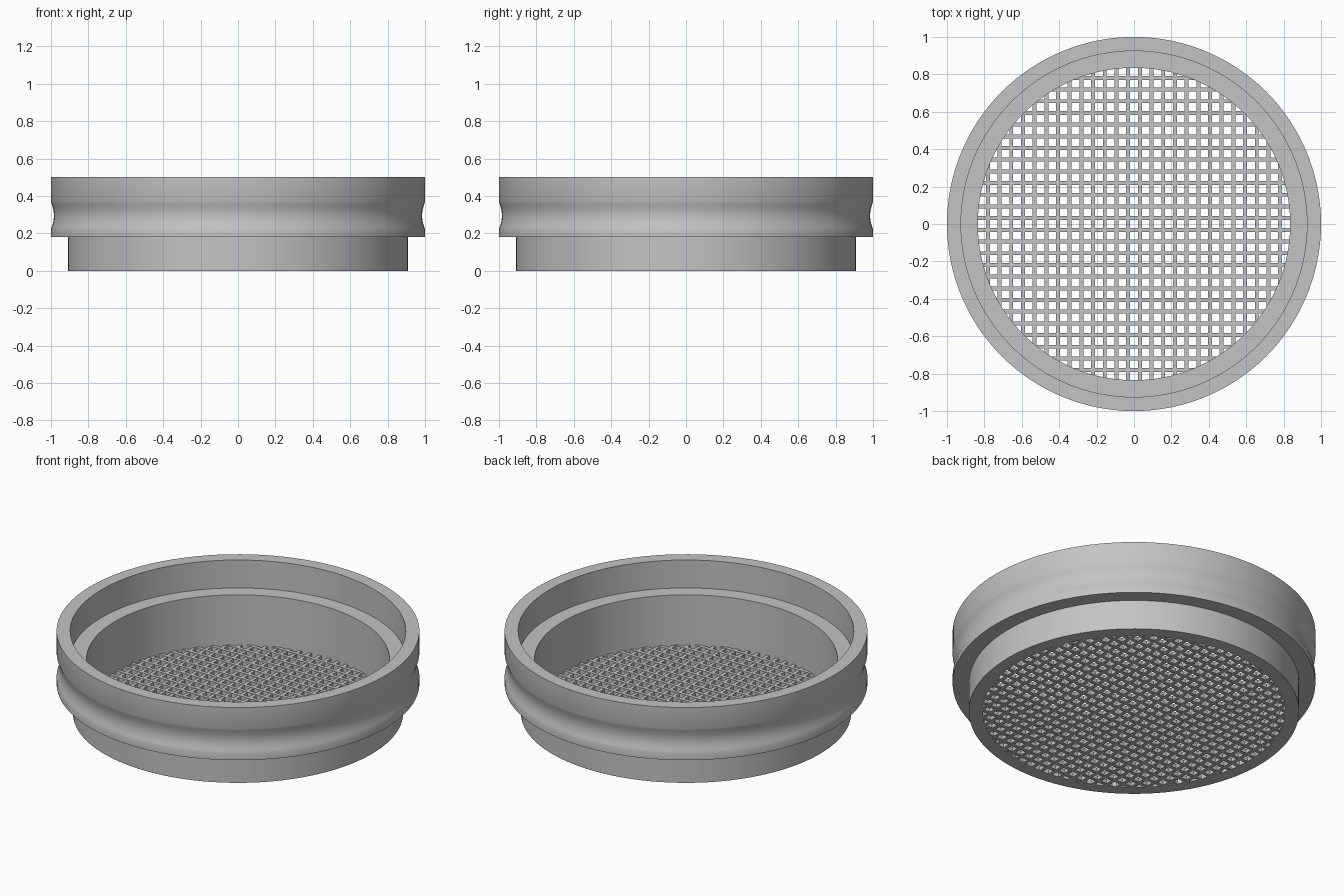
import bpy, bmesh, math
from mathutils import Matrix, Vector

cube = bpy.data.objects.get("Cube")
if cube:
    bpy.data.objects.remove(cube, do_unlink=True)

grey = bpy.data.materials.new("plain_grey")
grey.use_nodes = True
colour = (0.55, 0.55, 0.55, 1)
grey.diffuse_color = colour
grey.node_tree.nodes["Principled BSDF"].inputs["Base Color"].default_value = colour


def add_object(name, bm):
    bmesh.ops.recalc_face_normals(bm, faces=bm.faces)
    mesh = bpy.data.meshes.new(name)
    bm.to_mesh(mesh)
    bm.free()
    mesh.materials.append(grey)
    obj = bpy.data.objects.new(name, mesh)
    bpy.context.collection.objects.link(obj)
    return obj


# Frame: stepped ring profile with a shallow grip groove, spun around z
GROOVE_LOW, GROOVE_HIGH, GROOVE_DEPTH = 0.22, 0.37, 0.016
profile = [(0.835, 0), (0.91, 0), (0.91, 0.18), (1, 0.18)]
for i in range(13):
    t = i / 12
    profile.append((1 - GROOVE_DEPTH * math.sin(math.pi * t),
                    GROOVE_LOW + (GROOVE_HIGH - GROOVE_LOW) * t))
profile += [(1, 0.5), (0.925, 0.5), (0.925, 0.33), (0.835, 0.33)]

bm = bmesh.new()
verts = [bm.verts.new((r, 0, z)) for r, z in profile]
edges = [bm.edges.new((verts[i - 1], verts[i])) for i in range(len(verts))]
bmesh.ops.spin(bm, geom=verts + edges, axis=(0, 0, 1), cent=(0, 0, 0),
               angle=math.tau, steps=128, use_merge=True)
bmesh.ops.remove_doubles(bm, verts=bm.verts, dist=0.0001)
frame = add_object("sieve_frame", bm)
bpy.ops.object.select_all(action="DESELECT")
bpy.context.view_layer.objects.active = frame
frame.select_set(True)
bpy.ops.object.shade_smooth_by_angle(angle=math.radians(30))

# Mesh floor: two sets of crossing bars whose ends are buried in the frame
PITCH, WIDTH, REACH = 0.0625, 0.021, 0.86


def add_bars(name, turn, low, high):
    bm = bmesh.new()
    for i in range(-14, 14):
        offset = (i + 0.5) * PITCH
        if abs(offset) > 0.84:
            continue
        length = 2 * math.sqrt(REACH ** 2 - offset ** 2)
        place = (Matrix.Rotation(turn, 4, "Z")
                 @ Matrix.Translation((0, offset, (low + high) / 2))
                 @ Matrix.Diagonal(Vector((length, WIDTH, high - low, 1))))
        bmesh.ops.create_cube(bm, size=1, matrix=place)
    return add_object(name, bm)


add_bars("mesh_bars_across", 0, 0.002, 0.026)
add_bars("mesh_bars_along", math.pi / 2, 0, 0.024)
